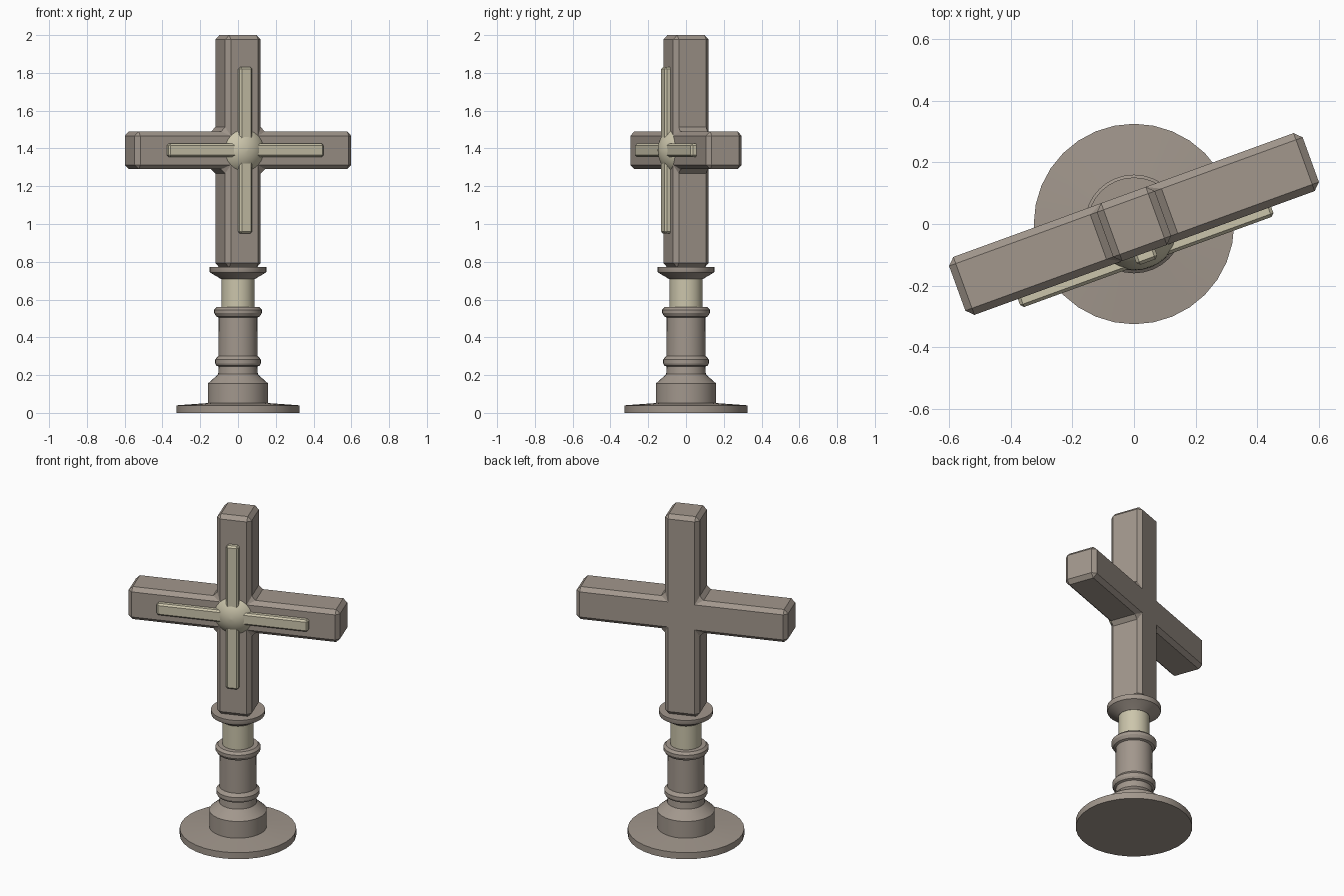
import bpy, bmesh, math

if "Cube" in bpy.data.objects:
    bpy.data.objects.remove(bpy.data.objects["Cube"])

TURN = math.radians(20)   # the cross is turned on its stand
HUB_Z = 1.39


def material(name, rgb):
    m = bpy.data.materials.new(name)
    m.diffuse_color = (*rgb, 1)
    m.use_nodes = True
    m.node_tree.nodes["Principled BSDF"].inputs["Base Color"].default_value = m.diffuse_color
    return m


stone = material("taupe_stone", (0.36, 0.31, 0.265))
cream = material("pale_cream", (0.60, 0.56, 0.41))


def finish(bm, name, mat):
    bmesh.ops.recalc_face_normals(bm, faces=bm.faces)
    me = bpy.data.meshes.new(name)
    bm.to_mesh(me)
    bm.free()
    me.materials.append(mat)
    ob = bpy.data.objects.new(name, me)
    bpy.context.collection.objects.link(ob)
    return ob


def lathe(name, profile, mat, n=32):
    """Turn (radius, z) points about z, capping both ends."""
    bm = bmesh.new()
    rings = []
    for r, z in profile:
        rings.append([bm.verts.new((r * math.cos(2 * math.pi * i / n),
                                    r * math.sin(2 * math.pi * i / n), z))
                      for i in range(n)])
    for a, b in zip(rings, rings[1:]):
        for i in range(n):
            j = (i + 1) % n
            bm.faces.new((a[i], a[j], b[j], b[i]))
    bm.faces.new(rings[0])
    bm.faces.new(rings[-1])
    ob = finish(bm, name, mat)
    bpy.ops.object.select_all(action='DESELECT')
    ob.select_set(True)
    bpy.context.view_layer.objects.active = ob
    bpy.ops.object.shade_smooth_by_angle(angle=math.radians(25))
    return ob


def plus(name, w, side, up, down, y0, y1, bevel, mat):
    """Extruded, chamfered plus shape centred on the hub."""
    pts = [(w, w), (w, up), (-w, up), (-w, w), (-side, w), (-side, -w),
           (-w, -w), (-w, -down), (w, -down), (w, -w), (side, -w), (side, w)]
    bm = bmesh.new()
    front = [bm.verts.new((x, y0, z)) for x, z in pts]
    back = [bm.verts.new((x, y1, z)) for x, z in pts]
    bm.faces.new(front)
    bm.faces.new(back)
    for i in range(12):
        j = (i + 1) % 12
        bm.faces.new((front[i], front[j], back[j], back[i]))
    ob = finish(bm, name, mat)
    ob.location.z = HUB_Z
    ob.rotation_euler.z = TURN
    mod = ob.modifiers.new("chamfer", 'BEVEL')
    mod.width = bevel
    mod.segments = 1
    mod.limit_method = 'ANGLE'
    return ob


# Turned stand
lathe("base_and_column", [
    (0.325, 0), (0.325, 0.04), (0.16, 0.052), (0.16, 0.155), (0.115, 0.195),
    (0.105, 0.205), (0.102, 0.245), (0.115, 0.25), (0.121, 0.262),
    (0.121, 0.283), (0.104, 0.302), (0.102, 0.505), (0.115, 0.51),
    (0.126, 0.528), (0.126, 0.546), (0.112, 0.56), (0.08, 0.562)], stone)
lathe("neck", [(0.087, 0.555), (0.087, 0.715)], cream)
lathe("capital", [(0.09, 0.708), (0.10, 0.715), (0.148, 0.743),
                  (0.151, 0.75), (0.151, 0.772)], stone)

# Cross and raised front trim
plus("cross", 0.10, 0.61, 0.61, HUB_Z - 0.77, -0.10, 0.10, 0.023, stone)
plus("front_trim", 0.036, 0.437, 0.44, 0.44, -0.131, -0.09, 0.01, cream)

# Shallow dome over the hub: cap of a sphere, facing the front
R, C = 0.146, 0.004
cap = [(R * math.cos(t), C + R * math.sin(t))
       for t in (math.radians(27 + 62.5 * k / 6) for k in range(7))]
dome = lathe("hub_dome", cap, cream, 24)
dome.location.z = HUB_Z
dome.rotation_euler = (math.pi / 2, 0, TURN)
